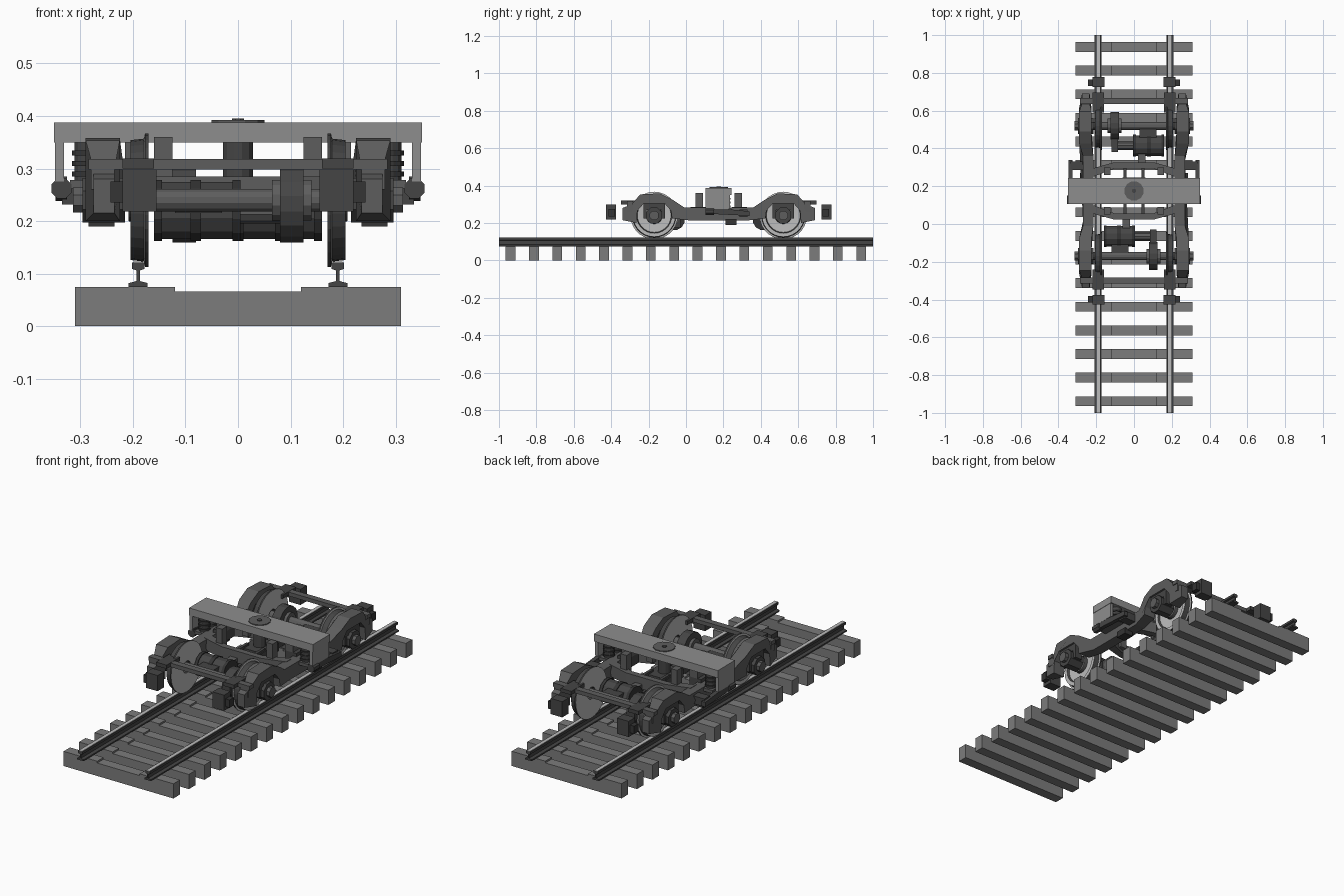
import bpy, bmesh
from math import sin, cos, pi

if "Cube" in bpy.data.objects:
    bpy.data.objects.remove(bpy.data.objects["Cube"])

C = 0.175        # bogie centre along the track
AXLE = 0.345     # axle distance from bogie centre
HUB = 0.24       # axle height


def material(name, v):
    m = bpy.data.materials.new(name)
    m.use_nodes = True
    col = (v, v, v, 1)
    m.diffuse_color = col
    m.node_tree.nodes["Principled BSDF"].inputs["Base Color"].default_value = col
    return m


concrete = material("sleeper grey", 0.20)
bolster_grey = material("bolster grey", 0.27)
frame_grey = material("frame grey", 0.11)
dark = material("dark iron", 0.06)
black = material("black iron", 0.035)
steel = material("bright steel", 0.50)


def finish(name, bm, *mats):
    bmesh.ops.recalc_face_normals(bm, faces=bm.faces)
    me = bpy.data.meshes.new(name)
    bm.to_mesh(me)
    bm.free()
    for m in mats:
        me.materials.append(m)
    ob = bpy.data.objects.new(name, me)
    bpy.context.collection.objects.link(ob)
    return ob


def prism(name, pts, axis, t0, t1, mat):
    """Extrude a closed outline along an axis."""
    def place(a, b, t):
        return {"x": (t, a, b), "y": (a, t, b), "z": (a, b, t)}[axis]
    bm = bmesh.new()
    lo = [bm.verts.new(place(a, b, t0)) for a, b in pts]
    hi = [bm.verts.new(place(a, b, t1)) for a, b in pts]
    bm.faces.new(lo)
    bm.faces.new(hi)
    for i in range(len(pts)):
        j = (i + 1) % len(pts)
        bm.faces.new((lo[i], lo[j], hi[j], hi[i]))
    return finish(name, bm, mat)


def box(name, x, y, z, mat):
    x, y, z = sorted(x), sorted(y), sorted(z)
    pts = [(x[0], y[0]), (x[1], y[0]), (x[1], y[1]), (x[0], y[1])]
    return prism(name, pts, "z", z[0], z[1], mat)


def drum(name, a, b, r, axis, t0, t1, mat, n=12):
    pts = [(a + r * cos((i + .5) * 2 * pi / n), b + r * sin((i + .5) * 2 * pi / n)) for i in range(n)]
    return prism(name, pts, axis, t0, t1, mat)


def lathe_x(name, profile, y, z, n, *mats):
    """Spin a closed (x, radius) outline about an axle."""
    bm = bmesh.new()
    rings = [[bm.verts.new((x, y + r * cos(i * 2 * pi / n), z + r * sin(i * 2 * pi / n)))
              for i in range(n)] for x, r in profile]
    for k, ring in enumerate(rings):
        nxt = rings[(k + 1) % len(rings)]
        for i in range(n):
            j = (i + 1) % n
            bm.faces.new((ring[i], ring[j], nxt[j], nxt[i]))
    ob = finish(name, bm, *mats)
    for p in ob.data.polygons:      # bright discs, dark tread
        p.material_index = 0 if abs(p.normal.x) > 0.6 else 1
    return ob


# Sleepers with a lowered middle
section = [(-.31, 0), (.31, 0), (.31, .075), (.12, .075), (.12, .066),
           (-.12, .066), (-.12, .075), (-.31, .075)]
for i in range(16):
    y = -0.938 + i * 0.125
    prism("sleeper", section, "y", y - .026, y + .026, concrete)

# Rails: foot, web and head with a polished running strip
half = [(.018, .075), (.018, .082), (.003, .086), (.003, .106), (.012, .109), (.012, .121)]
for s in (-1, 1):
    pts = [(s * .19 + a, b) for a, b in half] + [(s * .19 - a, b) for a, b in reversed(half)]
    prism("rail", pts, "y", -1, 1, dark)
    box("rail_running_strip", (s * .19 - .009, s * .19 + .009), (-1, 1), (.121, .123), steel)

# Side frames: arched over both axles, low in the middle
top = [(.185, .283), (.25, .326), (.314, .358), (.42, .353), (.465, .30), (.515, .28)]
under = [(.515, .215), (.44, .20), (.435, .265), (.40, .305), (.29, .305),
         (.255, .265), (.25, .225), (.16, .214)]
side = top + under
outline = [(C + v, z) for v, z in side] + [(C - v, z) for v, z in reversed(side)]
for s in (-1, 1):
    frame = prism("side_frame", outline, "x", s * .225, s * .29, frame_grey)
    for v in frame.data.vertices:
        d = abs(v.co.y - C)
        if d > .46:                  # narrowed toes
            v.co.x = s * (.235 if abs(v.co.x) < .25 else .275)
        elif d < .2:                 # narrowed waist
            v.co.x = s * (.215 if abs(v.co.x) < .25 else .27)

# Wheelsets, motors and gear cases: the far set is the near one turned around
wheel = [(.170, .03), (.170, .127), (.177, .127), (.179, .117), (.205, .114),
         (.205, .095), (.195, .09), (.192, .045), (.208, .04), (.208, .03)]
for e in (-1, 1):
    y = C + e * AXLE
    drum("axle", y, HUB, .022, "x", -.23, .23, frame_grey)
    for s in (-1, 1):
        lathe_x("wheel", [(s * x, r) for x, r in wheel], y, HUB, 28, steel, dark)
        drum("axle_box", y, HUB, .046, "x", s * .215, s * .296, dark, 8)
        drum("axle_cap", y, HUB, .026, "x", s * .296, s * .314, frame_grey, 8)
        box("axle_spring_block", (s * .235, s * .28), (y - .04, y + .04), (.27, .31), dark)
        for k in (-1, 1):
            box("axle_guide", (s * .24, s * .28), (y + k * .04, y + k * .058), (.225, .31), dark)
    f = -e
    ym = C + e * .24                 # motor centre line
    drum("gear_case", y, HUB - .007, .075, "x", f * .08, f * .125, dark, 16)
    drum("gear_case_hub", y, HUB, .04, "x", f * .065, f * .14, frame_grey)
    drum("motor", ym, .22, .056, "x", -f * .145, -f * .01, dark, 12)
    for x0, x1 in ((-.16, -.145), (-.09, -.07), (-.01, .005)):
        drum("motor_flange", ym, .22, .06, "x", f * x0, f * x1, black, 12)
    drum("motor_shaft", ym, .22, .025, "x", 0, f * .12, frame_grey, 10)
    box("pinion_case", (f * .085, f * .12), (ym - .035, ym + .035), (.175, .255), dark)
    box("motor_cradle", (f * -.12, f * -.03), (ym, y), (.215, .255), dark)
    box("motor_support", (f * -.06, f * -.02), (ym, C + e * .12), (.215, .25), frame_grey)

    # End beam, brackets and guard boxes
    yb = C + e * .475
    box("end_beam", (-.285, .285), (yb - .016, yb + .016), (.298, .318), frame_grey)
    for s in (-1, 1):
        box("end_bracket", (s * .16, s * .22), (C + e * .415, C + e * .522), (.30, .319), dark)
        box("beam_foot", (s * .235, s * .28), (yb - .016, yb + .016), (.26, .30), frame_grey)
        box("guard_box", (s * .155, s * .22), (C + e * .55, C + e * .602), (.218, .298), dark)
        box("guard_side_box", (s * .22, s * .243), (C + e * .555, C + e * .59), (.235, .275), black)

    # Cross transom, bowed outward, with posts and ribs
    bow = [(-.23, .07), (-.19, .085), (-.1, .12), (.1, .12), (.19, .085), (.23, .07),
           (.23, .115), (.2, .125), (.11, .15), (-.11, .15), (-.2, .125), (-.23, .115)]
    prism("transom", [(x, C + e * v) for x, v in bow], "z", .225, .285, frame_grey)
    for s in (-1, 1):
        box("transom_post", (s * .125, s * .16), (C + e * .085, C + e * .125), (.24, .36), frame_grey)
        box("transom_rib", (s * .04, s * .055), (C + e * .03, C + e * .125), (.235, .275), dark)

# Bolster with centre plate, pivot and hanging end plates
box("bolster", (-.35, .35), (.105, .243), (.35, .388), bolster_grey)
drum("centre_plate", 0, C, .052, "z", .388, .392, frame_grey, 12)
drum("centre_pin", 0, C, .012, "z", .392, .395, dark, 8)
drum("pivot", 0, C, .03, "z", .23, .35, dark, 12)
box("pivot_beam", (-.06, .06), (C - .07, C + .07), (.225, .265), dark)
for s in (-1, 1):
    box("bolster_end_plate", (s * .331, s * .348), (.105, .235), (.275, .35), bolster_grey)
    drum("link_joint", s * .336, .262, .021, "y", .105, .15, dark, 8)
    # Traction link sloping to the frame
    link = [(.11, .285), (.11, .25), (.34, .238), (.34, .262)]
    prism("traction_link", link, "x", s * .325, s * .347, dark)
    box("link_bracket", (s * .26, s * .335), (.285, .33), (.232, .272), dark)
    box("lower_bracket", (s * .235, s * .285), (.21, .27), (.19, .222), black)
    # Suspension springs under the bolster
    for k in (-1, 1):
        y = C + k * .035
        drum("spring", s * .288, y, .024, "z", .275, .35, dark, 12)
        for z in (.285, .305, .325):
            drum("spring_coil", s * .288, y, .029, "z", z, z + .009, black, 12)
    box("spring_seat", (s * .25, s * .32), (C - .068, C + .068), (.262, .278), frame_grey)
    box("bolster_stop", (s * .17, s * .215), (C - .04, C + .04), (.30, .35), frame_grey)
    box("bolster_stop_foot", (s * .17, s * .235), (C - .04, C + .04), (.25, .30), dark)
